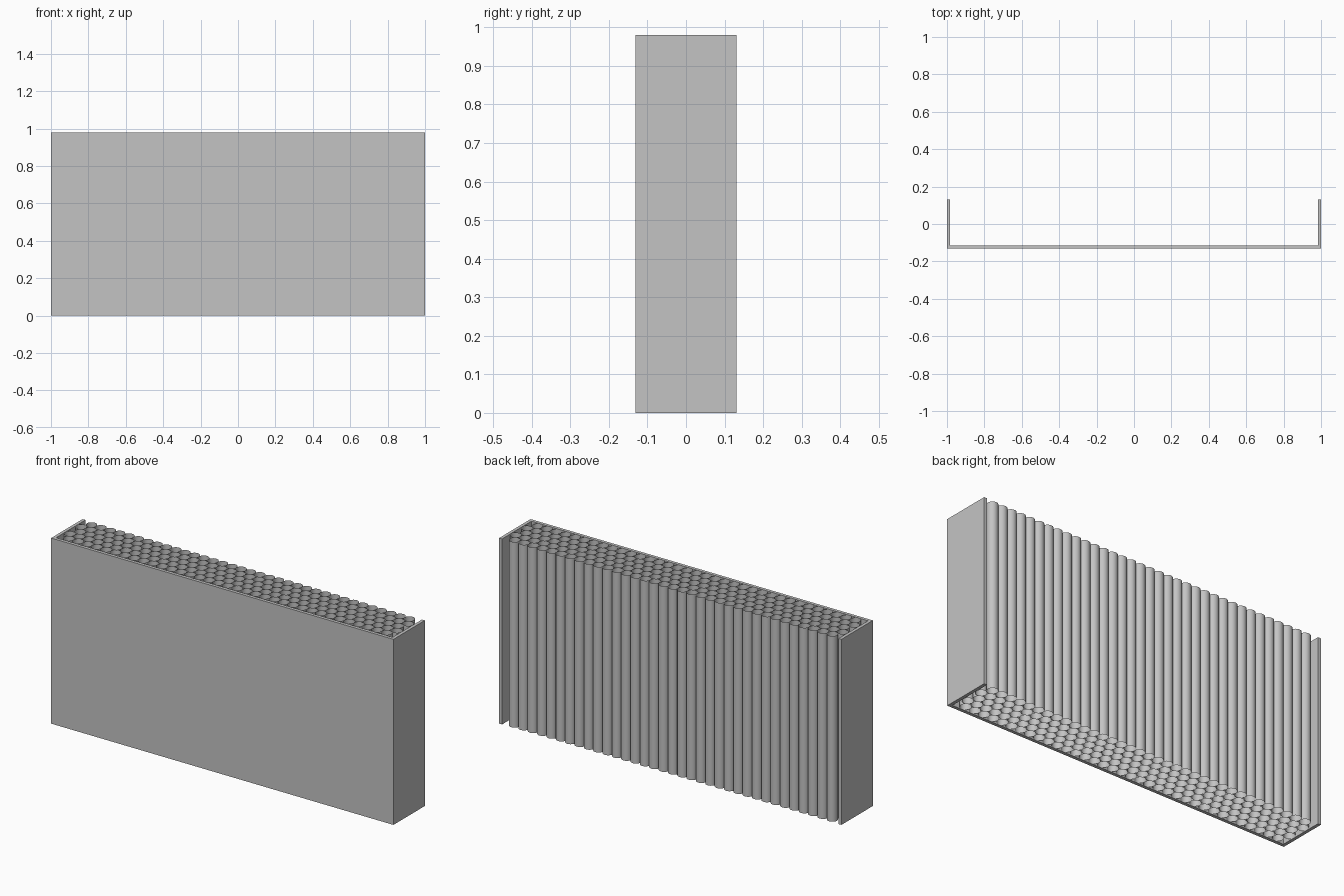
import bpy, bmesh, math
from mathutils import Matrix

cube = bpy.data.objects.get("Cube")
if cube:
    bpy.data.objects.remove(cube, do_unlink=True)

HEIGHT = 0.98
HALF_W, HALF_D = 1.0, 0.131
WALL = 0.017
ROWS, LONG_ROW = 5, 36
PITCH = 2 * (HALF_W - WALL) / LONG_ROW
ROW_STEP = PITCH * math.sqrt(3) / 2
SIDES = 24

grey = bpy.data.materials.new("plain grey")
grey.use_nodes = True
grey.diffuse_color = (0.55, 0.55, 0.55, 1)
bsdf = next(n for n in grey.node_tree.nodes if n.type == 'BSDF_PRINCIPLED')
bsdf.inputs["Base Color"].default_value = grey.diffuse_color


def add_object(name, bm):
    mesh = bpy.data.meshes.new(name)
    bm.to_mesh(mesh)
    bm.free()
    mesh.materials.append(grey)
    obj = bpy.data.objects.new(name, mesh)
    bpy.context.collection.objects.link(obj)
    return obj


# Channel-shaped casing: front panel with two side walls, open at the back
bm = bmesh.new()
inner_x, inner_y = HALF_W - WALL, -HALF_D + WALL
outline = [(-HALF_W, -HALF_D), (HALF_W, -HALF_D), (HALF_W, HALF_D),
           (inner_x, HALF_D), (inner_x, inner_y), (-inner_x, inner_y),
           (-inner_x, HALF_D), (-HALF_W, HALF_D)]
base = bm.faces.new([bm.verts.new((x, y, 0)) for x, y in outline])
top = bmesh.ops.extrude_face_region(bm, geom=[base], use_keep_orig=True)
bmesh.ops.translate(bm, vec=(0, 0, HEIGHT),
                    verts=[g for g in top["geom"] if isinstance(g, bmesh.types.BMVert)])
bmesh.ops.recalc_face_normals(bm, faces=bm.faces)
add_object("casing", bm)

# Open tubes packed in staggered rows
for row in range(ROWS):
    bm = bmesh.new()
    count = LONG_ROW - 1 + row % 2
    y = HALF_D - PITCH / 2 - row * ROW_STEP
    for i in range(count):
        x = (i - (count - 1) / 2) * PITCH
        bmesh.ops.create_cone(bm, cap_ends=False, segments=SIDES,
                              radius1=PITCH / 2, radius2=PITCH / 2, depth=HEIGHT,
                              matrix=Matrix.Translation((x, y, HEIGHT / 2)))
    for face in bm.faces:
        face.smooth = True
    add_object(f"tube_row_{row + 1}", bm)
